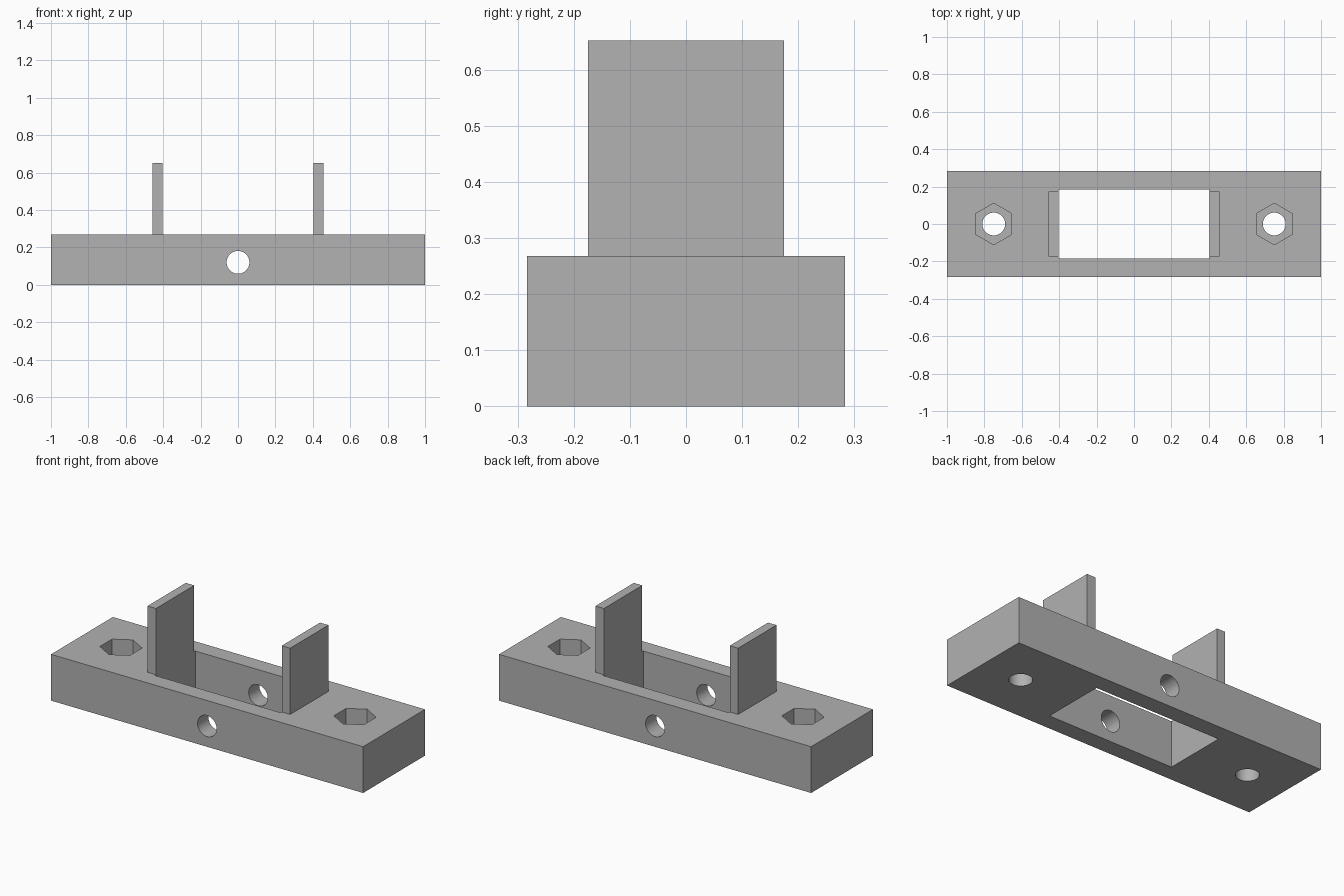
import bpy
from math import pi, radians

if "Cube" in bpy.data.objects:
    bpy.data.objects.remove(bpy.data.objects["Cube"], do_unlink=True)

BASE_H, TOP_Z = 0.268, 0.652
SLOT_X, SLOT_Y = 0.403, 0.185
TAB_T, TAB_Y = 0.054, 0.175
BOLT_X, BOLT_R = 0.75, 0.061
NUT_R, NUT_DEPTH = 0.111, 0.14

grey = bpy.data.materials.new("plain grey")
grey.use_nodes = True
colour = (0.445, 0.445, 0.445, 1)
grey.diffuse_color = colour
grey.node_tree.nodes["Principled BSDF"].inputs["Base Color"].default_value = colour


def box(name, low, high):
    """Axis-aligned box between two corners."""
    centre = [(a + b) / 2 for a, b in zip(low, high)]
    bpy.ops.mesh.primitive_cube_add(size=1, location=centre)
    ob = bpy.context.object
    ob.name = name
    ob.scale = [b - a for a, b in zip(low, high)]
    bpy.ops.object.transform_apply(location=True, rotation=False, scale=True)
    ob.data.materials.append(grey)
    return ob


def prism(name, sides, radius, depth, location, rotation=(0, 0, 0)):
    bpy.ops.mesh.primitive_cylinder_add(vertices=sides, radius=radius, depth=depth,
                                        location=location, rotation=rotation)
    ob = bpy.context.object
    ob.name = name
    ob.data.materials.append(grey)
    return ob


def cut(target, cutter):
    """Subtract the cutter and discard it."""
    mod = target.modifiers.new("cut", "BOOLEAN")
    mod.operation = "DIFFERENCE"
    mod.solver = "EXACT"
    mod.object = cutter
    cutter.hide_render = True
    bpy.context.view_layer.objects.active = target
    bpy.ops.object.modifier_apply(modifier=mod.name)
    bpy.data.objects.remove(cutter, do_unlink=True)


# Base block with central slot and cross hole
base = box("base_block", (-1, -0.283, 0), (1, 0.283, BASE_H))
cut(base, box("slot_cutter", (-SLOT_X, -SLOT_Y, -1), (SLOT_X, SLOT_Y, 1)))
cut(base, prism("cross_hole_cutter", 48, 0.061, 2, (0, 0, 0.12), (pi / 2, 0, 0)))

for side, label in ((1, "left"), (-1, "right")):
    # Bolt hole with a hexagonal nut pocket on top
    cut(base, prism("nut_cutter", 6, NUT_R, 2 * NUT_DEPTH, (side * BOLT_X, 0, BASE_H)))
    cut(base, prism("bolt_cutter", 48, BOLT_R, 2, (side * BOLT_X, 0, 0)))

    # Upright tab flush with the end of the slot
    xs = sorted((side * SLOT_X, side * (SLOT_X + TAB_T)))
    box(label + "_upright_tab", (xs[0], -TAB_Y, BASE_H), (xs[1], TAB_Y, TOP_Z))

# Smooth round holes, crisp edges elsewhere
bpy.ops.object.select_all(action="DESELECT")
base.select_set(True)
bpy.context.view_layer.objects.active = base
bpy.ops.object.shade_smooth_by_angle(angle=radians(30))
